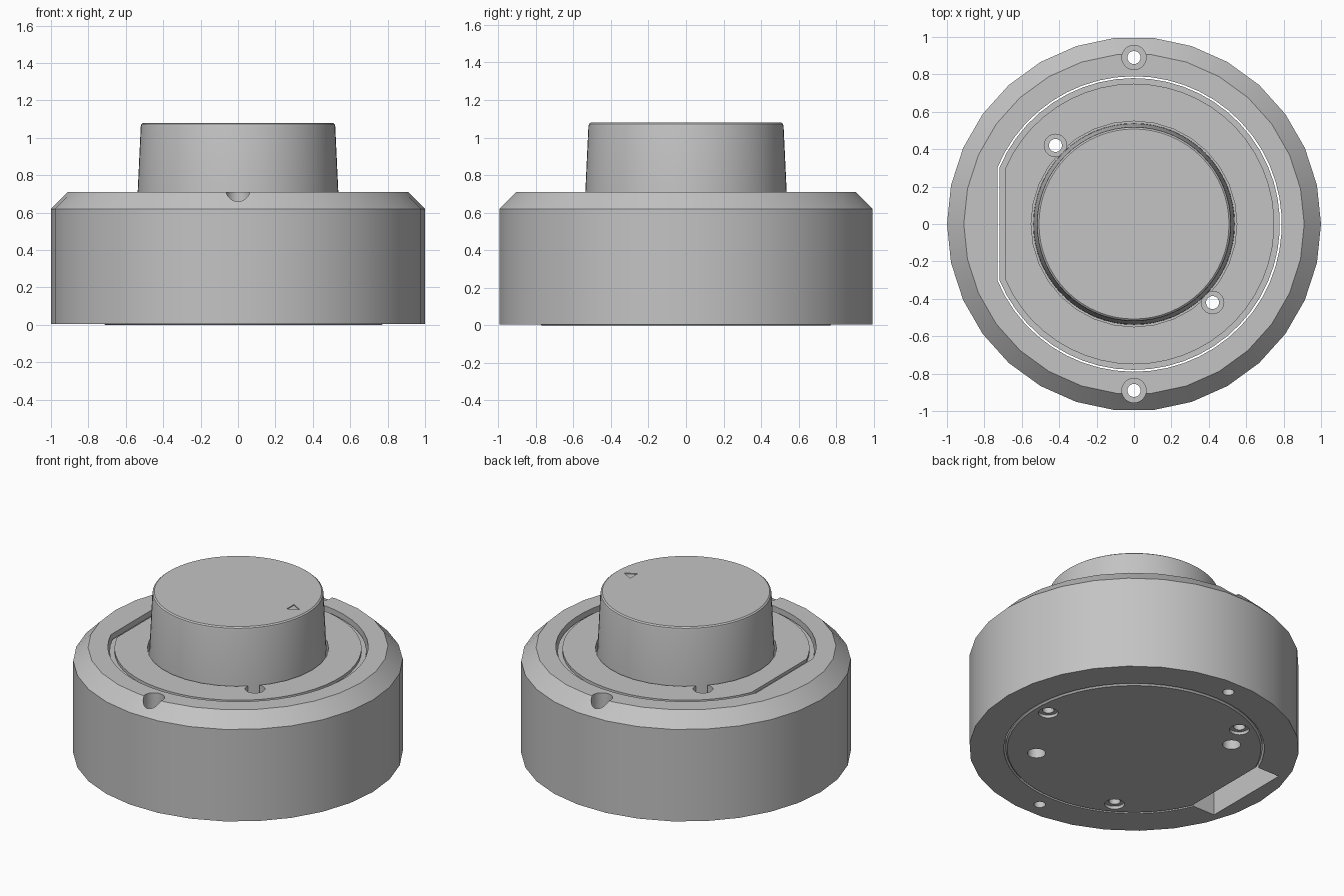
import bpy, bmesh, math

old = bpy.data.objects.get("Cube")
if old:
    bpy.data.objects.remove(old, do_unlink=True)

grey = bpy.data.materials.new("plain_grey")
grey.use_nodes = True
grey.diffuse_color = (0.55, 0.55, 0.55, 1)
grey.node_tree.nodes["Principled BSDF"].inputs["Base Color"].default_value = grey.diffuse_color


def outline(r, flat, n):
    """Circle, or a circle cut off by a flat at x = -flat."""
    if flat is None:
        angles = [math.tau * i / n for i in range(n)]
    else:
        a = math.pi - math.acos(flat / r)
        angles = [-a + 2 * a * i / (n - 1) for i in range(n)]
    return [(r * math.cos(t), r * math.sin(t)) for t in angles]


def solid(name, rings, n=32, at=(0, 0)):
    """Closed solid through stacked rings of (radius, z) or (radius, z, flat)."""
    bm = bmesh.new()
    loops = []
    for r, z, *flat in rings:
        pts = outline(r, flat[0] if flat else None, n)
        loops.append([bm.verts.new((x + at[0], y + at[1], z)) for x, y in pts])
    for lo, hi in zip(loops, loops[1:]):
        for i in range(n):
            j = (i + 1) % n
            bm.faces.new((lo[i], lo[j], hi[j], hi[i]))
    bm.faces.new(loops[0][::-1])
    bm.faces.new(loops[-1])
    bmesh.ops.recalc_face_normals(bm, faces=bm.faces)
    mesh = bpy.data.meshes.new(name)
    bm.to_mesh(mesh)
    bm.free()
    mesh.materials.append(grey)
    ob = bpy.data.objects.new(name, mesh)
    bpy.context.collection.objects.link(ob)
    return ob


def activate(ob):
    bpy.ops.object.select_all(action='DESELECT')
    ob.select_set(True)
    bpy.context.view_layer.objects.active = ob


def cut(ob, cutter):
    cutter.hide_render = True
    mod = ob.modifiers.new("cut", 'BOOLEAN')
    mod.operation, mod.solver, mod.object = 'DIFFERENCE', 'EXACT', cutter
    activate(ob)
    bpy.ops.object.modifier_apply(modifier=mod.name)
    bpy.data.objects.remove(cutter, do_unlink=True)


def drill(ob, r, z0, z1, at=(0, 0)):
    cut(ob, solid("drill", [(r, z0), (r, z1)], 32, at))


# Outer housing with chamfered top
housing = solid("housing", [(1, 0.004), (1, 0.62), (0.91, 0.71)], 30)
cut(housing, solid("bore", [(0.79, -0.1, 0.73), (0.79, 1, 0.73)], 48))

# Mounting holes front and back
for y in (-0.89, 0.89):
    drill(housing, 0.035, -0.1, 1, (0, y))
    drill(housing, 0.065, 0.55, 1, (0, y))

# Rectangular slot under the housing, beside the flat of the bore
bpy.ops.mesh.primitive_cube_add(size=1, location=(-0.805, 0, 0.2))
slot = bpy.context.object
slot.scale = (0.17, 0.61, 0.5)
cut(housing, slot)

# Inner core with stepped rim
core = solid("core", [(0.77, 0, 0.71), (0.78, 0.01, 0.72), (0.78, 0.68, 0.72),
                      (0.75, 0.68, 0.69), (0.75, 0.7, 0.69)], 48)
drill(core, 0.55, 0.64, 1)

# Through holes of the core
for s in (-1, 1):
    at = (0.42 * s, -0.42 * s)
    drill(core, 0.035, -0.1, 1, at)
    drill(core, 0.06, 0.6, 1, at)
    drill(core, 0.055, -0.1, 0.15, at)

# Recessed screw holes underneath
for k in range(3):
    t = math.tau * k / 3
    at = (0.68 * math.cos(t), 0.68 * math.sin(t))
    drill(core, 0.06, -0.1, 0.02, at)
    drill(core, 0.035, -0.1, 0.12, at)

# Tapered knob with rounded edge and small triangular pointer
knob = solid("knob", [(0.54, 0.6), (0.537, 0.7), (0.52, 1.06),
                      (0.517, 1.073), (0.508, 1.08)], 64)
cut(knob, solid("pointer", [(0.047, 1.074), (0.047, 1.2)], 3, (0.41, 0)))

for ob in (housing, core, knob):
    activate(ob)
    bpy.ops.object.shade_smooth_by_angle(angle=math.radians(30))
